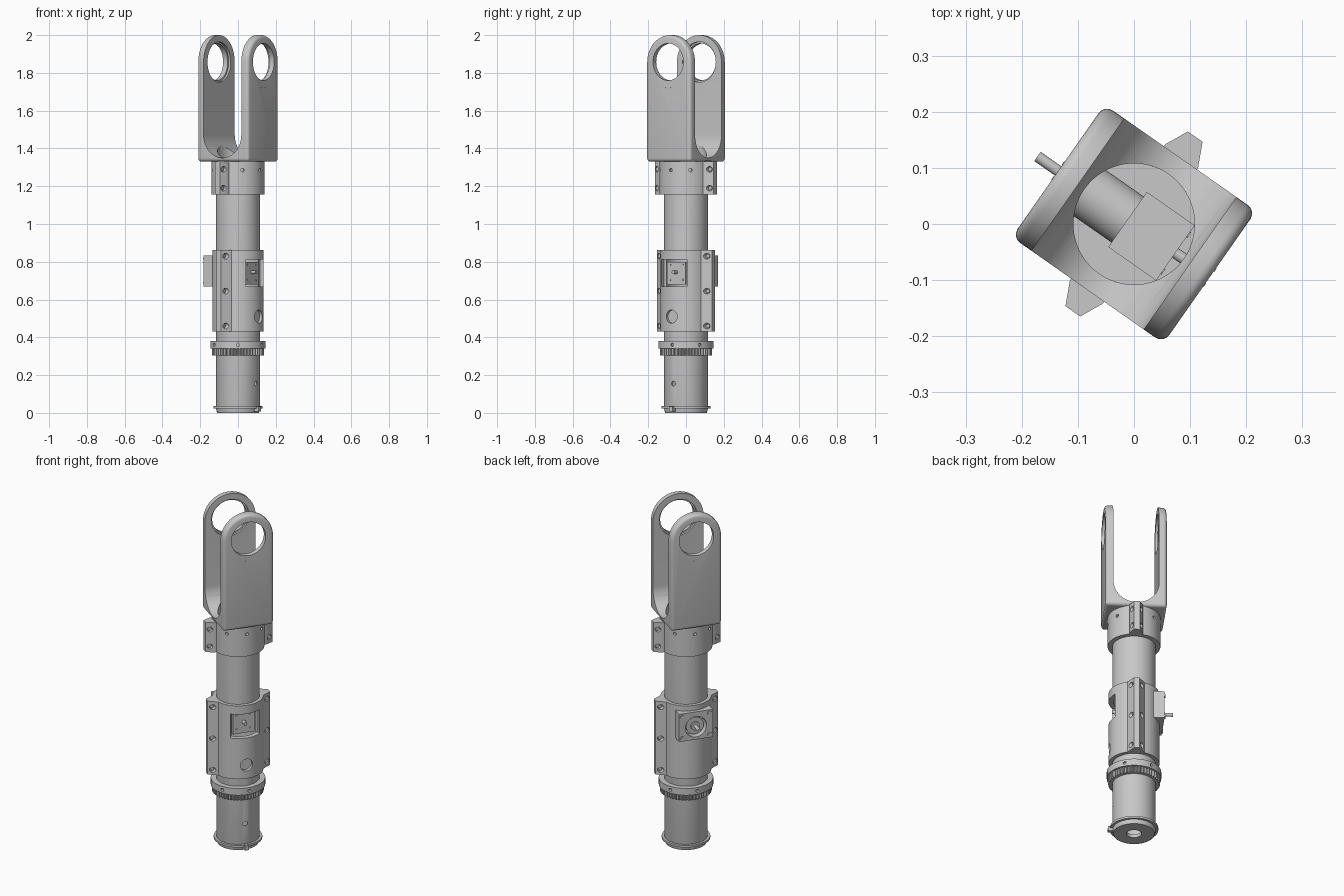
import bpy, bmesh
from math import sin, cos, pi, radians
from mathutils import Matrix, Vector

if "Cube" in bpy.data.objects:
    bpy.data.objects.remove(bpy.data.objects["Cube"])

grey = bpy.data.materials.new("machined_grey")
grey.use_nodes = True
COLOR = (0.58, 0.58, 0.58, 1)
grey.diffuse_color = COLOR
grey.node_tree.nodes["Principled BSDF"].inputs["Base Color"].default_value = COLOR

TURN = Matrix.Rotation(radians(-35), 4, "Z")  # whole assembly is turned about z
parts = []


def add(name, bm, keep=True):
    bmesh.ops.recalc_face_normals(bm, faces=bm.faces)
    mesh = bpy.data.meshes.new(name)
    bm.to_mesh(mesh)
    bm.free()
    ob = bpy.data.objects.new(name, mesh)
    bpy.context.collection.objects.link(ob)
    mesh.materials.append(grey)
    if keep:
        parts.append(ob)
    return ob


def box(name, x, y, z, keep=True):
    bm = bmesh.new()
    bmesh.ops.create_cube(bm, size=1)
    for v in bm.verts:
        v.co = [(a + b) / 2 + c * (b - a) for (a, b), c in zip((x, y, z), v.co)]
    return add(name, bm, keep)


def prism(name, points, offset, keep=True):
    """Closed outline swept along an offset vector."""
    bm = bmesh.new()
    face = bm.faces.new([bm.verts.new(p) for p in points])
    out = bmesh.ops.extrude_face_region(bm, geom=[face])
    bmesh.ops.translate(bm, vec=offset, verts=[g for g in out["geom"] if isinstance(g, bmesh.types.BMVert)])
    return add(name, bm, keep)


def rod(name, start, end, radius, keep=True, sides=32):
    """Cylinder between two points."""
    a, b = Vector(start), Vector(end)
    spin = (b - a).to_track_quat("Z", "Y").to_matrix().to_4x4()
    bm = bmesh.new()
    bmesh.ops.create_cone(bm, cap_ends=True, segments=sides, radius1=radius, radius2=radius,
                          depth=(b - a).length, matrix=Matrix.Translation((a + b) / 2) @ spin)
    return add(name, bm, keep)


def lathe(name, profile, sides=72):
    """Closed (radius, height) loop revolved about z."""
    bm = bmesh.new()
    rings = [[bm.verts.new((r * cos(2 * pi * i / sides), r * sin(2 * pi * i / sides), z))
              for r, z in profile] for i in range(sides)]
    n = len(profile)
    for i in range(sides):
        a, b = rings[i], rings[(i + 1) % sides]
        for j in range(n):
            bm.faces.new((a[j], b[j], b[(j + 1) % n], a[(j + 1) % n]))
    return add(name, bm)


def finish(ob):
    """Bake the modifiers into the mesh."""
    mesh = bpy.data.meshes.new_from_object(ob.evaluated_get(bpy.context.evaluated_depsgraph_get()))
    ob.modifiers.clear()
    ob.data = mesh


def cut(ob, cutters):
    for c in cutters:
        m = ob.modifiers.new("cut", "BOOLEAN")
        m.operation, m.solver, m.object = "DIFFERENCE", "EXACT", c
    finish(ob)
    for c in cutters:
        bpy.data.objects.remove(c)


def radial_holes(angles, z, inner, outer):
    """Small cutters pointing out from the axis."""
    cutters = []
    for a in angles:
        d, up = Vector((cos(radians(a)), sin(radians(a)), 0)), Vector((0, 0, z))
        cutters.append(rod("screw_cutter", d * inner + up, d * outer + up, 0.009, False, 16))
    return cutters


def arc(radius, start, end, n=32):
    return [(radius * cos(start + (end - start) * i / n), radius * sin(start + (end - start) * i / n))
            for i in range(n + 1)]


# Fork: rounded block with a U slot, stepped eye holes and a central bore
outline = [(-0.165, -0.144, 1.33), (-0.165, 0.144, 1.33)]
outline += [(-0.165, y, 1.856 + z) for y, z in arc(0.144, 0, pi)]
fork = prism("fork", outline, (0.33, 0, 0))
bevel = fork.modifiers.new("round", "BEVEL")
bevel.width, bevel.segments, bevel.limit_method, bevel.angle_limit = 0.018, 4, "ANGLE", radians(50)
finish(fork)
slot = [(0.122, -0.3, 2.2), (-0.122, -0.3, 2.2)]
slot += [(x, -0.3, 1.472 + z) for x, z in arc(0.122, pi, 2 * pi)]
cut(fork, [prism("slot_cutter", slot, (0, 0.6, 0), False),
           rod("eye_cutter", (-0.3, 0, 1.858), (0.3, 0, 1.858), 0.098, False, 64),
           rod("eye_step_cutter", (-0.135, 0, 1.858), (0.135, 0, 1.858), 0.107, False, 64),
           rod("bore_cutter", (0, 0, 1.2), (0, 0, 1.5), 0.108, False, 64)])
for side in (-1, 1):
    for y in (-0.016, 0.016):
        rod("fork_pin", (side * 0.155, y, 1.725), (side * 0.166, y, 1.725), 0.004, sides=12)

# Collar below the fork, with radial screw holes
collar = lathe("collar", [(0.108, 1.155), (0.141, 1.155), (0.141, 1.335), (0.108, 1.335)])
cut(collar, radial_holes((-45, 0, 45, 135, 180, 225), 1.285, 0.125, 0.16))

# Main tube with window, motor bore and a small hole
tube = lathe("main_tube", [(0.04, 0), (0.11, 0), (0.116, 0.02), (0.116, 1.2), (0.108, 1.2),
                           (0.108, 0.04), (0.075, 0.04), (0.075, 0.02), (0.04, 0.02)])


def window_cutter():
    return box("window_cutter", (0.084, 0.2), (-0.082, 0.082), (0.67, 0.812), False)


def motor_cutter():
    return rod("motor_cutter", (-0.2, 0, 0.745), (-0.05, 0, 0.745), 0.06, False, 48)


cut(tube, [window_cutter(), motor_cutter(),
           rod("hole_cutter", (0.08, 0, 0.155), (0.2, 0, 0.155), 0.013, False)])

# Sleeve clamped around the tube
sleeve = lathe("sleeve", [(0.115, 0.43), (0.136, 0.43), (0.136, 0.863), (0.115, 0.863)])
cut(sleeve, [window_cutter(), motor_cutter(),
             rod("port_cutter", (0.116, 0, 0.51), (0.2, 0, 0.51), 0.035, False)])


# Tapered clamp tabs with recessed cross bolts
def clamp_tabs(name, low, high, tip, tip_half, base, base_half, bolt_y, heights):
    for side in (-1, 1):
        pts = [(-base_half, base), (-tip_half, tip), (tip_half, tip), (base_half, base),
               (base_half, 0.118), (-base_half, 0.118)]
        tab = prism(name + "_tab", [(x, y * side, low) for x, y in pts], (0, 0, high - low))
        spots = [(s, side * bolt_y, z) for z in heights for s in (-1, 1)]
        cut(tab, [rod("bolt_cutter", (s * 0.012, y, z), (s * 0.08, y, z), 0.015, False, 20)
                  for s, y, z in spots])
        for s, y, z in spots:
            rod(name + "_bolt", (s * 0.01, y, z), (s * 0.02, y, z), 0.011, sides=20)


clamp_tabs("collar", 1.155, 1.33, 0.19, 0.016, 0.148, 0.036, 0.17, (1.19, 1.29))
clamp_tabs("sleeve", 0.43, 0.863, 0.178, 0.015, 0.125, 0.048, 0.155, (0.46, 0.645, 0.83))

# Gearbox inside the window, with screws and output shaft
box("gearbox", (-0.014, 0.09), (-0.06, 0.06), (0.68, 0.80))
rod("output_shaft", (0.08, 0, 0.745), (0.118, 0, 0.745), 0.01, sides=20)
for y in (-0.04, 0.04):
    for z in (0.705, 0.785):
        rod("gearbox_screw", (0.085, y, z), (0.092, y, z), 0.006, sides=12)
rod("motor", (-0.14, 0, 0.745), (-0.01, 0, 0.745), 0.05, sides=48)
rod("motor_hub", (-0.15, 0, 0.745), (-0.13, 0, 0.745), 0.025)
rod("motor_shaft", (-0.21, 0, 0.745), (-0.1, 0, 0.745), 0.01, sides=20)

# Motor mounting plate on the opposite side
mount = box("motor_mount", (-0.156, -0.095), (-0.096, 0.096), (0.67, 0.833))
cut(mount, [motor_cutter(), rod("sleeve_cutter", (0, 0, 0.6), (0, 0, 0.9), 0.13, False, 64)])
for y in (-0.078, 0.078):
    for z in (0.688, 0.815):
        rod("mount_bolt", (-0.162, y, z), (-0.15, y, z), 0.012, sides=20)

# Stop ring and knurled adjusting ring
ring = lathe("stop_ring", [(0.112, 0.34), (0.146, 0.34), (0.146, 0.38), (0.112, 0.38)])
cut(ring, radial_holes(range(-55, 305, 60), 0.36, 0.132, 0.16))
teeth = []
for i in range(192):
    r, a = (0.139 if i % 4 < 2 else 0.13), 2 * pi * i / 192
    teeth.append((r * cos(a), r * sin(a), 0.305))
prism("knurled_ring", teeth, (0, 0, 0.036))

# Foot lip and locating key
lathe("foot_lip", [(0.11, 0.024), (0.13, 0.024), (0.13, 0.036), (0.11, 0.036)])
box("locating_key", (0.1, 0.14), (-0.012, 0.012), (0.008, 0.034))

# Turn everything and smooth the round surfaces
bpy.ops.object.select_all(action="DESELECT")
for ob in parts:
    ob.data.transform(TURN)
    ob.select_set(True)
bpy.context.view_layer.objects.active = parts[0]
bpy.ops.object.shade_smooth_by_angle(angle=radians(30))
